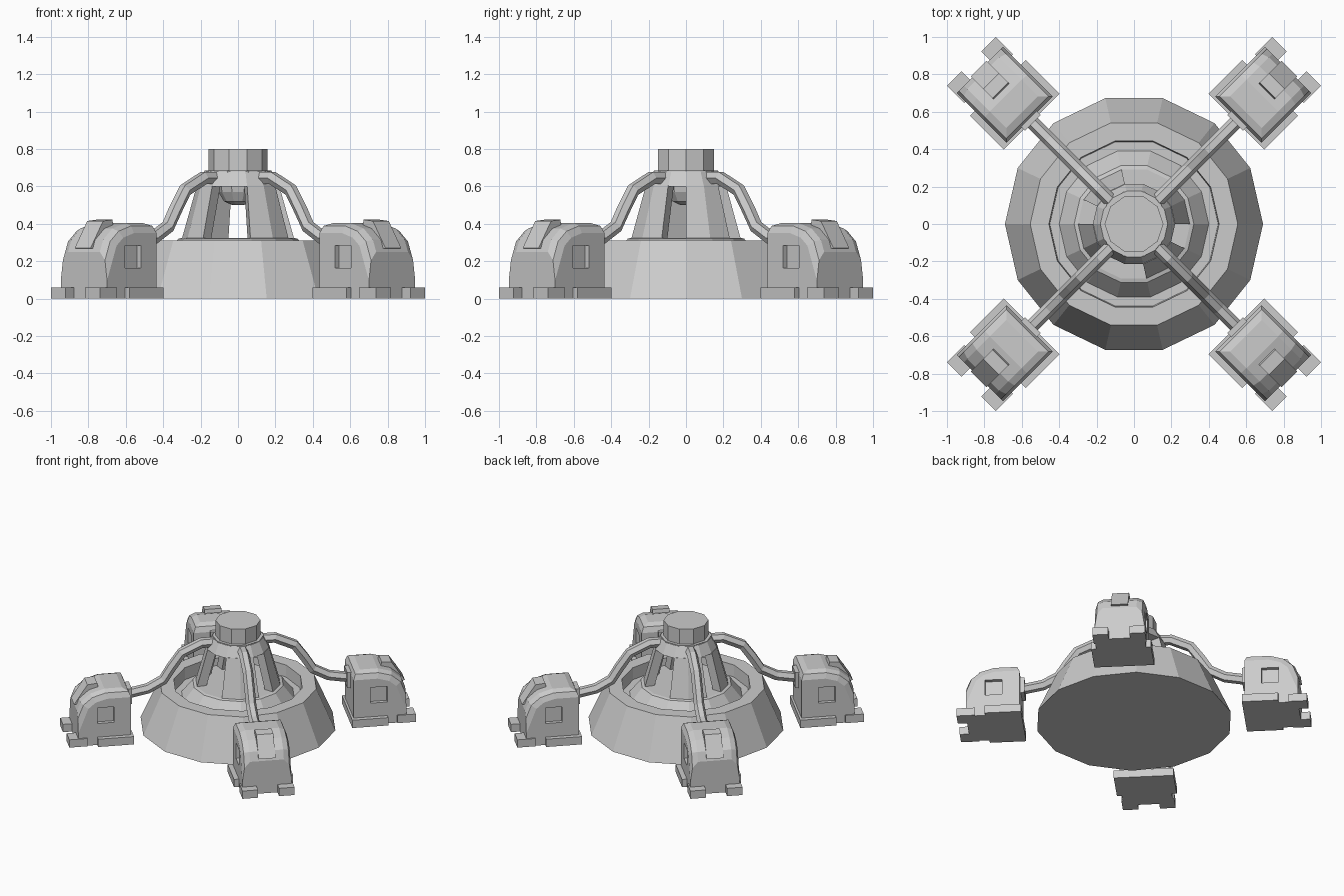
import bpy, bmesh, math
from mathutils import Matrix, Vector

if "Cube" in bpy.data.objects:
    bpy.data.objects.remove(bpy.data.objects["Cube"])


def finish(name, bm):
    bmesh.ops.remove_doubles(bm, verts=bm.verts, dist=0.0001)
    bmesh.ops.recalc_face_normals(bm, faces=bm.faces)
    me = bpy.data.meshes.new(name)
    bm.to_mesh(me)
    bm.free()
    ob = bpy.data.objects.new(name, me)
    bpy.context.collection.objects.link(ob)
    return ob


def lathe(name, profile, n, first=0, count=None):
    """Sweep a closed (r, z) outline round z; a partial sweep gets end caps."""
    bm = bmesh.new()
    full = count is None
    count = n if full else count
    rings = []
    for i in range(count if full else count + 1):
        a = 2 * math.pi * (first + i) / n
        rings.append([bm.verts.new((r * math.cos(a), r * math.sin(a), z)) for r, z in profile])
    m = len(profile)
    for i in range(count):
        p, q = rings[i], rings[(i + 1) % len(rings)]
        for j in range(m):
            k = (j + 1) % m
            if profile[j][0] == 0 and profile[k][0] == 0:
                continue
            bm.faces.new((p[j], q[j], q[k], p[k]))
    if not full:
        bm.faces.new(rings[0])
        bm.faces.new(rings[-1])
    bmesh.ops.dissolve_degenerate(bm, dist=0.0001, edges=bm.edges)
    return finish(name, bm)


def add_box(bm, x0, x1, y0, y1, z0, z1):
    mat = Matrix.Translation(((x0 + x1) / 2, (y0 + y1) / 2, (z0 + z1) / 2)) @ \
        Matrix.Diagonal((x1 - x0, y1 - y0, z1 - z0, 1))
    bmesh.ops.create_cube(bm, size=1, matrix=mat)


def add_prism(bm, outline, w):
    """Extrude an (x, z) outline from y=-w to y=w."""
    a = [bm.verts.new((x, -w, z)) for x, z in outline]
    b = [bm.verts.new((x, w, z)) for x, z in outline]
    bm.faces.new(a)
    bm.faces.new(b[::-1])
    for i in range(len(a)):
        j = (i + 1) % len(a)
        bm.faces.new((a[i], b[i], b[j], a[j]))


# Round base with a groove and raised inner platform
lathe("base", [(0, 0), (0.69, 0), (0.555, 0.31), (0.455, 0.31), (0.45, 0.22),
               (0.40, 0.22), (0.32, 0.32), (0.30, 0.325), (0, 0.325)], 14)

# Four leaning pillars, a collar above them, and the hub
for k, first in enumerate((0, 4, 7, 11)):
    lathe(f"pillar_{k + 1}", [(0.30, 0.32), (0.22, 0.605), (0.15, 0.605), (0.23, 0.32)], 14, first, 2)
lathe("collar", [(0.22, 0.60), (0.18, 0.68), (0, 0.68), (0, 0.60)], 14)
lathe("hub_flange", [(0, 0.63), (0.16, 0.63), (0.18, 0.665), (0.18, 0.685), (0, 0.685)], 10)
lathe("hub_cap", [(0, 0.67), (0.157, 0.67), (0.157, 0.80), (0, 0.80)], 10)
lathe("hub_bulb", [(0, 0.62), (0.115, 0.62), (0.105, 0.57), (0.075, 0.52), (0.035, 0.502), (0, 0.50)], 10)

# Pod body: curved outer end, bevelled upper edges
bm = bmesh.new()
add_prism(bm, [(0.79, 0), (0.79, 0.405), (0.97, 0.405), (1.07, 0.375),
               (1.14, 0.315), (1.165, 0.25), (1.165, 0)], 0.175)
edges = []
for e in bm.edges:
    v, w = e.verts
    along = abs(v.co.y - w.co.y) < 0.01 and min(v.co.z, w.co.z) > 0.2
    inner = abs(v.co.y - w.co.y) > 0.1 and v.co.x < 0.8 and v.co.z > 0.3
    if along or inner:
        edges.append(e)
bmesh.ops.bevel(bm, geom=edges, offset=0.055, segments=2, profile=0.5, affect='EDGES')
body = finish("pod_body", bm)

# Side windows cut into the body
bm = bmesh.new()
for s in (-1, 1):
    ys = sorted((s * 0.147, s * 0.25))
    add_box(bm, 0.91, 1.03, ys[0], ys[1], 0.165, 0.285)
cutter = finish("window_cutter", bm)
cutter.hide_render = True
mod = body.modifiers.new("windows", 'BOOLEAN')
mod.object = cutter
mod.solver = 'EXACT'
bpy.context.view_layer.objects.active = body
bpy.ops.object.modifier_apply(modifier=mod.name)
bpy.data.objects.remove(cutter)

# Pod trim: plinth, feet, sloping hatch and arm socket
bm = bmesh.new()
add_box(bm, 0.775, 1.03, -0.21, 0.21, 0, 0.06)
for s in (-1, 1):
    ys = sorted((s * 0.075, s * 0.185))
    add_box(bm, 1.10, 1.23, ys[0], ys[1], 0, 0.06)
add_prism(bm, [(1.0, 0.38), (1.01, 0.422), (1.08, 0.415), (1.175, 0.27), (1.14, 0.265)], 0.06)
add_box(bm, 0.765, 0.80, -0.06, 0.06, 0.24, 0.36)
trim = finish("pod_trim", bm)

# Hexagonal arm swept along a bent path in the xz plane
path = [Vector((x, 0, z)) for x, z in
        ((0.12, 0.645), (0.26, 0.645), (0.40, 0.58), (0.47, 0.48), (0.53, 0.385), (0.64, 0.325), (0.80, 0.295))]
bm = bmesh.new()
rings = []
for i, p in enumerate(path):
    t = (path[min(i + 1, len(path) - 1)] - path[max(i - 1, 0)]).normalized()
    up = Vector((-t.z, 0, t.x))
    side = Vector((0, 1, 0))
    rings.append([bm.verts.new(p + 0.037 * (math.cos(a) * side + math.sin(a) * up))
                  for a in (j * math.pi / 3 for j in range(6))])
for p, q in zip(rings, rings[1:]):
    for j in range(6):
        k = (j + 1) % 6
        bm.faces.new((p[j], p[k], q[k], q[j]))
bm.faces.new(rings[0])
bm.faces.new(rings[-1])
arm = finish("arm", bm)

# Repeat pod and arm on the four diagonals
for part in (body, trim, arm):
    part.rotation_euler.z = math.radians(45)
    for k in (1, 2, 3):
        c = part.copy()
        c.name = f"{part.name}_{k + 1}"
        c.rotation_euler.z = math.radians(45 + 90 * k)
        bpy.context.collection.objects.link(c)
